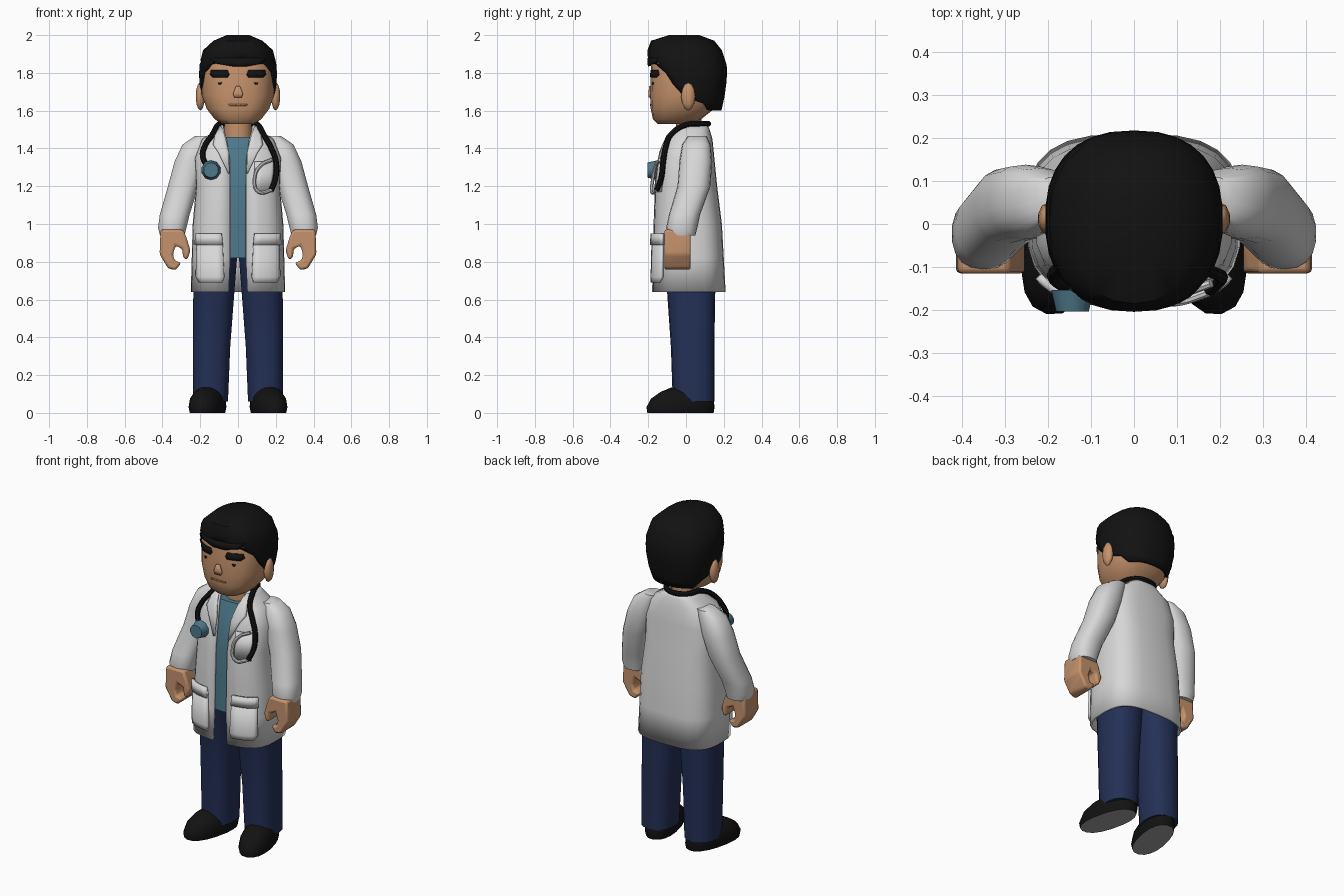
import bpy, bmesh
from math import sin, cos, asin, pi, radians, copysign
from mathutils import Matrix

if "Cube" in bpy.data.objects:
    bpy.data.objects.remove(bpy.data.objects["Cube"])


def material(name, r, g, b):
    m = bpy.data.materials.new(name)
    m.use_nodes = True
    m.diffuse_color = (r, g, b, 1)
    node = m.node_tree.nodes["Principled BSDF"]
    node.inputs["Base Color"].default_value = (r, g, b, 1)
    node.inputs["Roughness"].default_value = 0.9
    return m


WHITE = material("coat_white", .68, .68, .68)
GREY = material("sole_grey", .36, .36, .36)
SKIN = material("skin", .56, .29, .15)
LIP = material("lip_brown", .47, .22, .11)
BLACK = material("black", .006, .006, .006)
NAVY = material("navy", .017, .03, .095)
TEAL = material("teal", .075, .19, .26)
FULL = 2 * pi


# Sections are (z, centre x, half width, front y, back y), rising in z
def section_at(secs, z):
    z = min(max(z, secs[0][0]), secs[-1][0])
    for a, b in zip(secs, secs[1:]):
        if z <= b[0]:
            t = (z - a[0]) / (b[0] - a[0])
            return [u + (v - u) * t for u, v in zip(a, b)][1:]


def point(secs, p, z, a, grow=0):
    cx, rx, yf, yb = section_at(secs, z)
    power = lambda v: copysign(abs(v) ** (2 / p), v)
    ry = (yb - yf) / 2 + grow
    return (cx + (rx + grow) * power(sin(a)), (yf + yb) / 2 - ry * power(cos(a)), z)


def angle(secs, p, z, x):
    cx, rx, _, _ = section_at(secs, z)
    t = min(abs(x - cx) / rx, 1)
    return copysign(asin(t ** (p / 2)), x - cx)


def finish(ob, mats, solid=0, mirror=False, bevel=0, smooth=40):
    for m in mats:
        ob.data.materials.append(m)
    if solid:
        s = ob.modifiers.new("Thickness", "SOLIDIFY")
        s.thickness, s.offset = solid, -1
    if bevel:
        b = ob.modifiers.new("Bevel", "BEVEL")
        b.width, b.segments = bevel, 2
    if mirror:
        ob.modifiers.new("Mirror", "MIRROR").use_axis = (True, False, False)
    bpy.ops.object.select_all(action="DESELECT")
    ob.select_set(True)
    bpy.context.view_layer.objects.active = ob
    if ob.type == "CURVE":
        bpy.ops.object.convert(target="MESH")
    bpy.ops.object.shade_smooth_by_angle(angle=radians(smooth))
    return ob


def from_bmesh(name, bm):
    me = bpy.data.meshes.new(name)
    bm.to_mesh(me)
    bm.free()
    ob = bpy.data.objects.new(name, me)
    bpy.context.collection.objects.link(ob)
    return ob


# Surface over rows of (z, start angle, end angle) on a lofted form
def sheet(name, secs, p, rows, mats, n=18, grow=0, bottom=False, top=False, move=None, **kw):
    bm = bmesh.new()
    rings = [[bm.verts.new(point(secs, p, z, lo + (hi - lo) * i / n, grow)) for i in range(n + 1)]
             for z, lo, hi in rows]
    for r, s in zip(rings, rings[1:]):
        for i in range(n):
            bm.faces.new((r[i], r[i + 1], s[i + 1], s[i]))
    if bottom:
        bm.faces.new(rings[0][:n][::-1]).material_index = len(mats) - 1
    if top:
        bm.faces.new(rings[-1][:n])
    bmesh.ops.remove_doubles(bm, verts=bm.verts, dist=.0005)
    if move:
        bm.transform(move)
    return finish(from_bmesh(name, bm), mats, **kw)


def loft(name, secs, p, mats, **kw):
    rows = [(s[0], 0, FULL) for s in secs]
    return sheet(name, secs, p, rows, mats, bottom=True, top=True, **kw)


# Thin piece lying on a form, with rows of (z, left x, right x)
def patch(name, secs, p, rows, mats, n=4, **kw):
    rows = [(z, angle(secs, p, z, a), angle(secs, p, z, b)) for z, a, b in rows]
    return sheet(name, secs, p, rows, mats, n=n, **kw)


def tube(name, pts, radius, mat):
    cu = bpy.data.curves.new(name, "CURVE")
    cu.dimensions, cu.bevel_depth, cu.bevel_resolution = "3D", radius, 2
    cu.resolution_u, cu.use_fill_caps = 5, True
    sp = cu.splines.new("BEZIER")
    sp.bezier_points.add(len(pts) - 1)
    for b, co in zip(sp.bezier_points, pts):
        b.co, b.handle_left_type, b.handle_right_type = co, "AUTO", "AUTO"
    ob = bpy.data.objects.new(name, cu)
    bpy.context.collection.objects.link(ob)
    return finish(ob, [mat])


# Shoes with grey soles, toes turned out
shoe = [(0, 0, .083, -.21, .15), (.03, 0, .09, -.215, .155), (.075, 0, .086, -.19, .15),
        (.11, 0, .07, -.14, .14), (.135, 0, .04, -.08, .1)]
loft("shoes", shoe, 2.3, [BLACK, GREY], mirror=True,
     move=Matrix.Translation((.155, 0, 0)) @ Matrix.Rotation(radians(13), 4, "Z"))

# Trousers
leg = [(.06, .145, .093, -.07, .15), (.35, .14, .1, -.08, .15),
       (.64, .128, .11, -.1, .155), (.83, .115, .112, -.145, .16)]
loft("trousers", leg, 2.5, [NAVY], mirror=True)

# Coat, open down the front, over a shirt
coat = [(.64, 0, .25, -.18, .21), (1, 0, .24, -.172, .19), (1.2, 0, .222, -.165, .165),
        (1.35, 0, .23, -.14, .15), (1.45, 0, .19, -.105, .14), (1.5, 0, .11, -.075, .125),
        (1.525, 0, .09, -.055, .115)]
gap = {.64: .05, .82: .042, 1: .042, 1.2: .042, 1.35: .045, 1.45: .06, 1.5: .075, 1.525: .08}
rows = []
for z, x in gap.items():
    a = angle(coat, 3, z, x)
    rows.append((z, a, FULL - a))
sheet("coat", coat, 3, rows, [WHITE], n=24, solid=.014)
sheet("shirt", coat, 3, [(z, 0, FULL) for z in (.82, 1, 1.2, 1.35, 1.46)], [TEAL],
      grow=-.018, bottom=True, top=True)

# Lapels and pockets
patch("lapels", coat, 3, [(1.27, .043, .05), (1.38, .046, .1), (1.42, .054, .125), (1.47, .065, .115),
                          (1.52, .078, .088)], [WHITE], grow=.012, solid=.012, mirror=True)
patch("lower_pockets", coat, 3, [(.69, .08, .2), (.72, .07, .215), (.93, .08, .21)], [WHITE],
      n=6, grow=.011, solid=.012, mirror=True)
patch("pocket_flaps", coat, 3, [(.89, .076, .214), (.95, .082, .212)], [WHITE],
      n=6, grow=.018, solid=.018, mirror=True)
patch("breast_pocket", coat, 3, [(1.17, .09, .18), (1.33, .085, .19)], [WHITE], grow=.009, solid=.01)

# Sleeves
sleeve = [(.94, .348, .066, -.095, .05), (.98, .348, .076, -.105, .06), (1.05, .335, .08, -.09, .075),
          (1.2, .29, .082, -.045, .13), (1.33, .252, .085, -.035, .138),
          (1.42, .22, .075, -.02, .13), (1.465, .18, .05, .01, .11)]
loft("sleeves", sleeve, 2.4, [WHITE], mirror=True)

# Hands: curled outline with a thumb
outline = [(.29, .97), (.27, .92), (.252, .86), (.268, .81), (.29, .82), (.296, .87), (.33, .885),
           (.345, .84), (.335, .805), (.3, .795), (.33, .755), (.37, .765), (.415, .84), (.41, .97)]
bm = bmesh.new()
face = bm.faces.new([bm.verts.new((x, -.115, z)) for x, z in outline])
ext = bmesh.ops.extrude_face_region(bm, geom=[face])
for v in ext["geom"]:
    if isinstance(v, bmesh.types.BMVert):
        v.co.y = .025
bmesh.ops.recalc_face_normals(bm, faces=bm.faces)
finish(from_bmesh("hands", bm), [SKIN], bevel=.014, mirror=True)

# Neck and head
neck = [(1.4, 0, .07, -.05, .08), (1.47, 0, .075, -.055, .085), (1.6, 0, .07, -.05, .08)]
loft("neck", neck, 2, [SKIN])
head = [(1.53, 0, .085, -.15, .04), (1.555, 0, .125, -.175, .08), (1.61, 0, .168, -.187, .15),
        (1.68, 0, .192, -.19, .19), (1.83, 0, .195, -.186, .2), (1.92, 0, .17, -.17, .17),
        (1.98, 0, .09, -.1, .1)]
loft("head", head, 2.5, [SKIN])

# Hair shell with a hairline that sweeps back over the ears
hair = [(1.59, 0, .165, -.18, .185), (1.7, 0, .203, -.195, .21), (1.83, 0, .208, -.2, .22),
        (1.92, 0, .185, -.204, .19), (1.97, 0, .13, -.185, .15), (2, 0, .06, -.09, .07)]
hairline = [(1.6, 125), (1.64, 112), (1.67, 88), (1.74, 72), (1.8, 60), (1.845, 40),
            (1.87, 0), (1.92, 0), (1.97, 0), (2, 0)]
rows = [(z, radians(a), FULL - radians(a)) for z, a in hairline]
sheet("hair", hair, 2.4, rows, [BLACK], n=20, top=True, solid=.02)
patch("fringe", hair, 2.4, [(1.835, -.03, .05), (1.85, -.12, .13), (1.88, -.15, .15)], [BLACK],
      n=8, grow=.002, solid=.015)

# Ears
bm = bmesh.new()
bmesh.ops.create_icosphere(bm, subdivisions=2, radius=1, matrix=Matrix.LocRotScale(
    (.2, .012, 1.675), None, (.024, .038, .075)))
finish(from_bmesh("ears", bm), [SKIN], mirror=True)

# Brows, eyes, nose and mouth
patch("brows", head, 2.5, [(1.775, .055, .13), (1.79, .045, .145), (1.815, .055, .14)], [BLACK],
      grow=.005, solid=.007, mirror=True)
patch("eyes", head, 2.5, [(1.738, .09, .1), (1.75, .085, .105)], [BLACK],
      n=2, grow=.003, solid=.004, mirror=True)
patch("nose", head, 2.5, [(1.67, -.02, .02), (1.69, -.025, .025), (1.73, -.01, .01)], [SKIN],
      grow=.008, solid=.01)
patch("mouth", head, 2.5, [(1.626, -.045, .045), (1.634, -.05, .05)], [LIP], grow=.003, solid=.004)


# Stethoscope hung around the neck
def on_coat(x, z, grow=.016):
    return point(coat, 3, z, angle(coat, 3, z, x), grow)


right_side = [on_coat(-x, z) for x, z in ((.15, 1.3), (.175, 1.36), (.16, 1.42), (.125, 1.47))]
left_side = [on_coat(x, z) for x, z in ((.125, 1.47), (.16, 1.41), (.188, 1.33), (.185, 1.24), (.165, 1.18))]
around = [(-.105, 0, 1.525), (-.07, .09, 1.53), (0, .118, 1.53), (.07, .09, 1.53), (.105, 0, 1.525)]
tube("stethoscope_tube", right_side + around + left_side, .015, BLACK)
tube("stethoscope_fork", [on_coat(x, z, .02) for x, z in (
    (.165, 1.34), (.11, 1.31), (.08, 1.24), (.1, 1.17), (.165, 1.18))], .01, WHITE)
bm = bmesh.new()
bmesh.ops.create_cone(bm, cap_ends=True, segments=10, radius1=.052, radius2=.04, depth=.05,
                      matrix=Matrix.Translation((-.143, -.178, 1.285)) @ Matrix.Rotation(pi / 2, 4, "X"))
finish(from_bmesh("chest_piece", bm), [TEAL])
